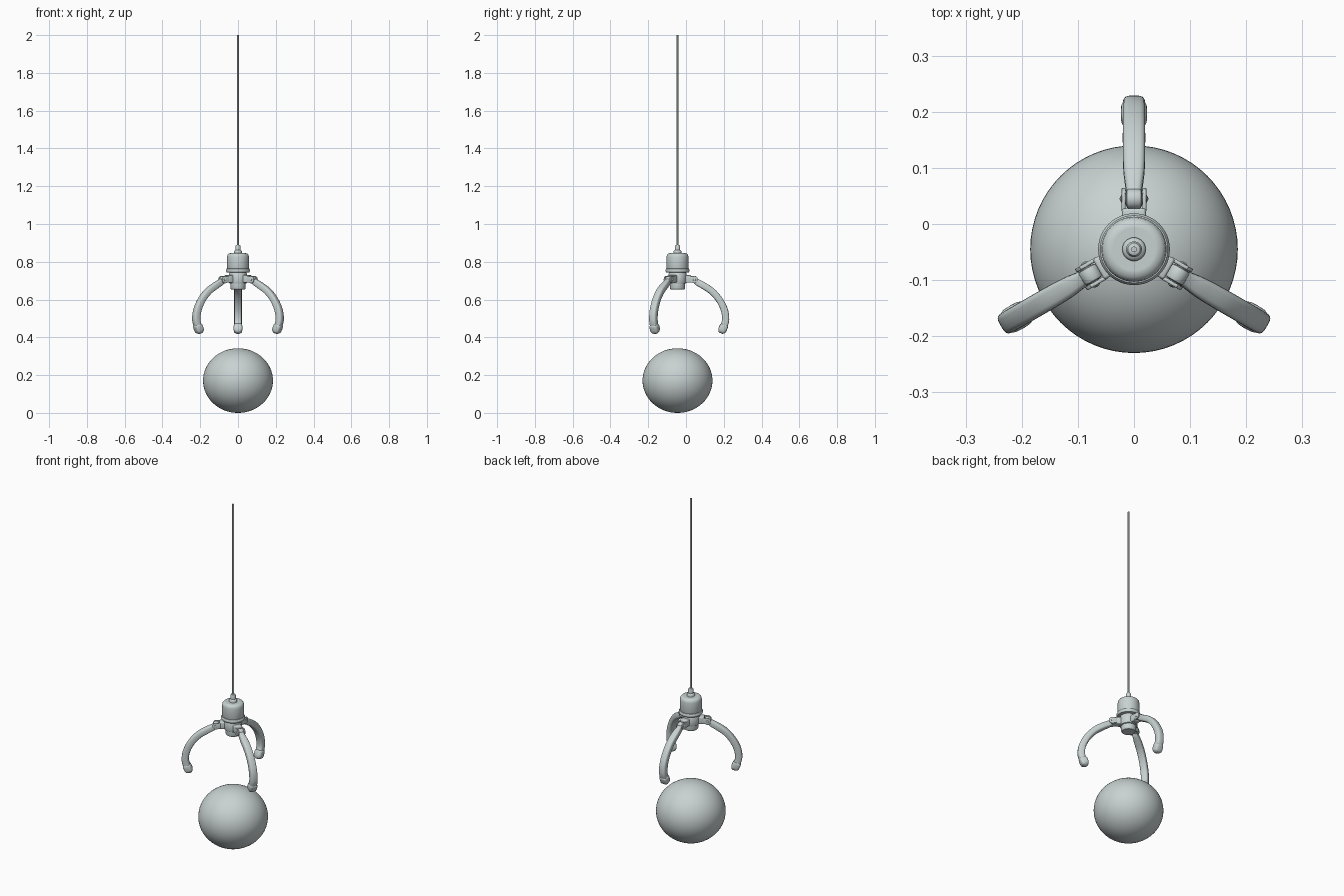
import bpy, bmesh, math
from mathutils import Vector, Matrix

if "Cube" in bpy.data.objects:
    bpy.data.objects.remove(bpy.data.objects["Cube"])

AXIS_Y = -0.045

metal = bpy.data.materials.new("pale_grey_metal")
metal.use_nodes = True
GREY = (0.58, 0.64, 0.64, 1)
metal.diffuse_color = GREY
metal.node_tree.nodes["Principled BSDF"].inputs["Base Color"].default_value = GREY


def finish(name, bm, angle=0, angle_limit=35):
    """Turn a bmesh into a shaded object, spun about the main axis."""
    bmesh.ops.recalc_face_normals(bm, faces=bm.faces)
    mesh = bpy.data.meshes.new(name)
    bm.to_mesh(mesh)
    bm.free()
    mesh.materials.append(metal)
    obj = bpy.data.objects.new(name, mesh)
    bpy.context.collection.objects.link(obj)
    obj.location.y = AXIS_Y
    obj.rotation_euler.z = angle
    bpy.ops.object.select_all(action='DESELECT')
    obj.select_set(True)
    bpy.context.view_layer.objects.active = obj
    bpy.ops.object.shade_smooth_by_angle(angle=math.radians(angle_limit))
    return obj


def loft(bm, rings):
    """Skin closed rings of points and cap both ends."""
    rows = [[bm.verts.new(p) for p in ring] for ring in rings]
    n = len(rows[0])
    for a, b in zip(rows, rows[1:]):
        for i in range(n):
            j = (i + 1) % n
            bm.faces.new((a[i], a[j], b[j], b[i]))
    bm.faces.new(rows[0])
    bm.faces.new(rows[-1])


def lathe(name, profile, sides=48):
    bm = bmesh.new()
    turns = [2 * math.pi * i / sides for i in range(sides)]
    loft(bm, [[(r * math.cos(t), r * math.sin(t), z) for t in turns] for r, z in profile])
    return finish(name, bm)


def rounded_box(bm, size, centre, bevel):
    made = bmesh.ops.create_cube(bm, size=1, matrix=Matrix.Translation(centre)
                                 @ Matrix.Diagonal((*size, 1)))
    edges = {e for v in made["verts"] for e in v.link_edges}
    bmesh.ops.bevel(bm, geom=list(edges), offset=bevel, segments=3, profile=0.5, affect='EDGES')


def disc(bm, radius, depth, centre):
    """Cylinder lying along x with softened rims."""
    made = bmesh.ops.create_cone(bm, cap_ends=True, segments=24, radius1=radius, radius2=radius,
                                 depth=depth, matrix=Matrix.Translation(centre)
                                 @ Matrix.Rotation(math.pi / 2, 4, 'Y'))
    rims = {e for v in made["verts"] for e in v.link_edges
            if abs(e.verts[0].co.x - e.verts[1].co.x) < 1e-5}
    bmesh.ops.bevel(bm, geom=list(rims), offset=depth * 0.2, segments=2, profile=0.5, affect='EDGES')


def spline(points, steps):
    """Smooth curve through rows of numbers."""
    pts = [Vector(p) for p in points]
    pts = [2 * pts[0] - pts[1]] + pts + [2 * pts[-1] - pts[-2]]
    out = []
    for a, b, c, d in zip(pts, pts[1:], pts[2:], pts[3:]):
        for k in range(steps):
            t = k / steps
            out.append(0.5 * (2 * b + (c - a) * t + (2 * a - 5 * b + 4 * c - d) * t ** 2
                              + (3 * b - a - 3 * c + d) * t ** 3))
    return out + [pts[-2]]


# Ball, a little flattened
bm = bmesh.new()
bmesh.ops.create_uvsphere(bm, u_segments=64, v_segments=32, radius=1,
                          matrix=Matrix.Translation((0, 0, 0.171))
                          @ Matrix.Diagonal((0.185, 0.185, 0.171, 1)))
finish("ball", bm)

# Cable and its collar
lathe("cable", [(0.005, 0.87), (0.005, 2.0)], 16)
lathe("cable_collar", [(0.021, 0.83), (0.021, 0.855), (0.018, 0.86), (0.014, 0.862),
                       (0.014, 0.882), (0.011, 0.888), (0.006, 0.89)], 32)

# Motor housing with rounded shoulders
lathe("motor_housing", [(0.05, 0.758), (0.056, 0.761), (0.058, 0.767), (0.058, 0.825),
                        (0.056, 0.836), (0.05, 0.843), (0.041, 0.846), (0.038, 0.846)])
lathe("housing_ring", [(0.05, 0.742), (0.06, 0.744), (0.064, 0.75), (0.064, 0.757),
                       (0.06, 0.763), (0.05, 0.765)])

# Lower hub stepping in to the bottom cap
lathe("hub", [(0.042, 0.684), (0.046, 0.686), (0.048, 0.691), (0.048, 0.735),
              (0.045, 0.74), (0.045, 0.745)])
lathe("hub_cap", [(0.018, 0.653), (0.034, 0.653), (0.038, 0.656), (0.04, 0.661), (0.04, 0.687)])

# Claw path: distance out, height, half width, half thickness
CLAW = [(0.09, 0.705, 0.013, 0.014), (0.108, 0.69, 0.015, 0.017), (0.14, 0.672, 0.019, 0.018),
        (0.184, 0.642, 0.02, 0.018), (0.222, 0.598, 0.02, 0.018), (0.248, 0.545, 0.02, 0.019),
        (0.255, 0.495, 0.02, 0.019), (0.246, 0.458, 0.02, 0.019)]
TIP = [(0.249, 0.468, 0.019, 0.018), (0.246, 0.46, 0.023, 0.022), (0.237, 0.439, 0.023, 0.022),
       (0.232, 0.429, 0.019, 0.018), (0.229, 0.422, 0.01, 0.01)]


def sweep(path, steps):
    """Rounded rectangle swept along a path in the y-z plane."""
    rows = spline(path, steps)
    rings = []
    for i, (y, z, half_w, half_t) in enumerate(rows):
        ahead, behind = rows[min(i + 1, len(rows) - 1)], rows[max(i - 1, 0)]
        along = Vector((0, ahead[0] - behind[0], ahead[1] - behind[1])).normalized()
        across = along.cross(Vector((1, 0, 0)))
        ring = []
        for k in range(20):
            t = 2 * math.pi * k / 20
            c, s = math.cos(t), math.sin(t)
            u = math.copysign(abs(c) ** 0.55, c) * half_w
            v = math.copysign(abs(s) ** 0.55, s) * half_t
            ring.append(Vector((u, y, z)) + across * v)
        rings.append(ring)
    bm = bmesh.new()
    loft(bm, rings)
    return bm


# Three claws evenly spaced, each with its hinge
for side, turn in (("back", 0), ("right", 1), ("left", 2)):
    angle = turn * math.tau / 3
    finish(side + "_claw", sweep(CLAW, 5), angle, 50)
    finish(side + "_claw_tip", sweep(TIP, 4), angle, 50)

    bm = bmesh.new()
    rounded_box(bm, (0.042, 0.036, 0.04), (0, 0.055, 0.709), 0.005)
    for sign in (-1, 1):
        rounded_box(bm, (0.007, 0.035, 0.034), (sign * 0.0185, 0.083, 0.707), 0.003)
        disc(bm, 0.019, 0.007, (sign * 0.0185, 0.09, 0.705))
    finish(side + "_hinge_bracket", bm, angle)

    bm = bmesh.new()
    disc(bm, 0.01, 0.052, (0, 0.09, 0.705))
    disc(bm, 0.018, 0.028, (0, 0.09, 0.705))
    finish(side + "_hinge_pin", bm, angle)
